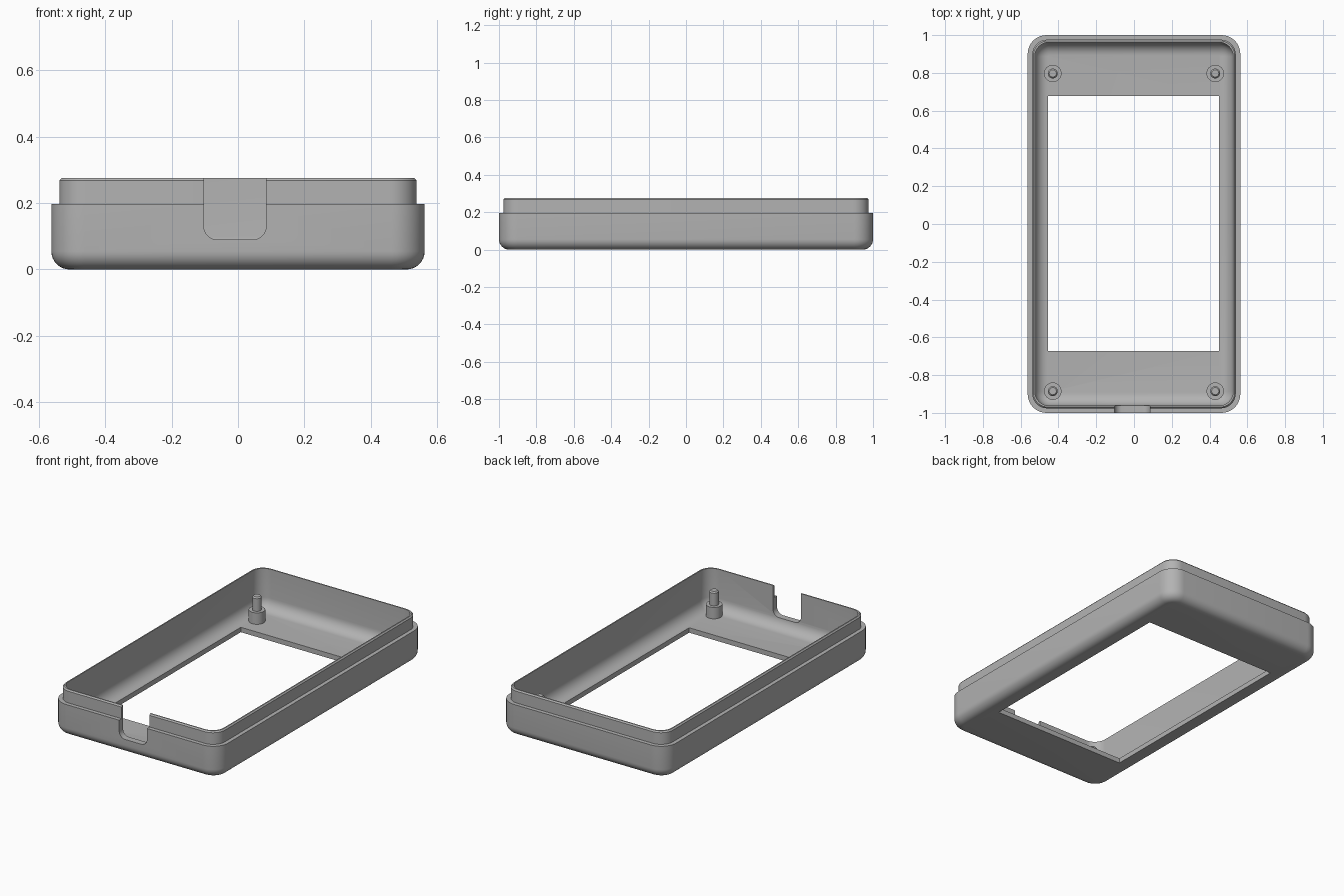
import bpy, bmesh, math

if "Cube" in bpy.data.objects:
    bpy.data.objects.remove(bpy.data.objects["Cube"], do_unlink=True)

grey = bpy.data.materials.new("plain grey")
grey.use_nodes = True
colour = (0.45, 0.45, 0.45, 1)
grey.diffuse_color = colour
grey.node_tree.nodes["Principled BSDF"].inputs["Base Color"].default_value = colour


def make_object(name, bm):
    bmesh.ops.recalc_face_normals(bm, faces=bm.faces)
    mesh = bpy.data.meshes.new(name)
    bm.to_mesh(mesh)
    bm.free()
    mesh.materials.append(grey)
    obj = bpy.data.objects.new(name, mesh)
    bpy.context.collection.objects.link(obj)
    return obj


def activate(obj):
    bpy.ops.object.select_all(action="DESELECT")
    obj.select_set(True)
    bpy.context.view_layer.objects.active = obj


def loft(name, rings):
    """Skin a stack of equal point rings and cap both ends."""
    bm = bmesh.new()
    loops = [[bm.verts.new(p) for p in ring] for ring in rings]
    n = len(loops[0])
    for a, b in zip(loops, loops[1:]):
        for i in range(n):
            j = (i + 1) % n
            bm.faces.new((a[i], a[j], b[j], b[i]))
    bm.faces.new(loops[0])
    bm.faces.new(loops[-1])
    return make_object(name, bm)


def rounded_rect(hx, hy, r, z, steps=10):
    points = []
    for quarter, (sx, sy) in enumerate(((1, 1), (-1, 1), (-1, -1), (1, -1))):
        for i in range(steps + 1):
            a = (quarter + i / steps) * math.pi / 2
            points.append((sx * (hx - r) + r * math.cos(a),
                           sy * (hy - r) + r * math.sin(a), z))
    return points


def fillet(hx, hy, corner, r, z0, steps=8):
    """Rings rounding a floor at z0 up into a vertical wall."""
    rings = []
    for i in range(steps + 1):
        a = i / steps * math.pi / 2
        inset = r * (1 - math.sin(a))
        rings.append(rounded_rect(hx - inset, hy - inset, corner - inset,
                                  z0 + r * (1 - math.cos(a))))
    return rings


def cut(target, cutter):
    mod = target.modifiers.new("cut", "BOOLEAN")
    mod.operation = "DIFFERENCE"
    mod.solver = "EXACT"
    mod.object = cutter
    activate(target)
    bpy.ops.object.modifier_apply(modifier=mod.name)
    bpy.data.objects.remove(cutter, do_unlink=True)


# Hollow tray: outer wall, shoulder, thin lip, inner wall, floor
rings = fillet(0.563, 1.0, 0.1, 0.055, 0)
rings += [rounded_rect(0.563, 1.0, 0.1, 0.197),
          rounded_rect(0.539, 0.976, 0.08, 0.197),
          rounded_rect(0.539, 0.976, 0.08, 0.268),
          rounded_rect(0.532, 0.969, 0.075, 0.276),
          rounded_rect(0.525, 0.962, 0.075, 0.276)]
rings += reversed(fillet(0.525, 0.962, 0.075, 0.07, 0.03))
case = loft("case_shell", rings)

# Screen window through the floor
window = [[(x, y, z) for x, y in ((-0.455, -0.673), (0.45, -0.673),
                                  (0.45, 0.677), (-0.455, 0.677))]
          for z in (-0.1, 0.2)]
cut(case, loft("window_cutter", window))

# Round-bottomed cable notch in the front wall
left, right, base, r, top = -0.103, 0.085, 0.09, 0.04, 0.4
profile = [(left, top)]
for cx, start in ((left + r, math.pi), (right - r, 1.5 * math.pi)):
    for i in range(9):
        a = start + i / 8 * math.pi / 2
        profile.append((cx + r * math.cos(a), base + r + r * math.sin(a)))
profile.append((right, top))
cut(case, loft("notch_cutter", [[(x, y, z) for x, z in profile]
                                for y in (-1.1, -0.93)]))
activate(case)
bpy.ops.object.shade_smooth_by_angle(angle=math.radians(30))


# Stepped mounting posts in the four corners
def post(name, x, y):
    steps = ((0.046, 0.02), (0.046, 0.1), (0.026, 0.1),
             (0.026, 0.177), (0.019, 0.185))
    obj = loft(name, [[(x + r * math.cos(i * math.tau / 32),
                        y + r * math.sin(i * math.tau / 32), z)
                       for i in range(32)] for r, z in steps])
    activate(obj)
    bpy.ops.object.shade_smooth_by_angle(angle=math.radians(30))


for side, sx in (("left", 1), ("right", -1)):
    for end, y in (("back", 0.797), ("front", -0.885)):
        post(f"{end}_{side}_post", sx * 0.43, y)
